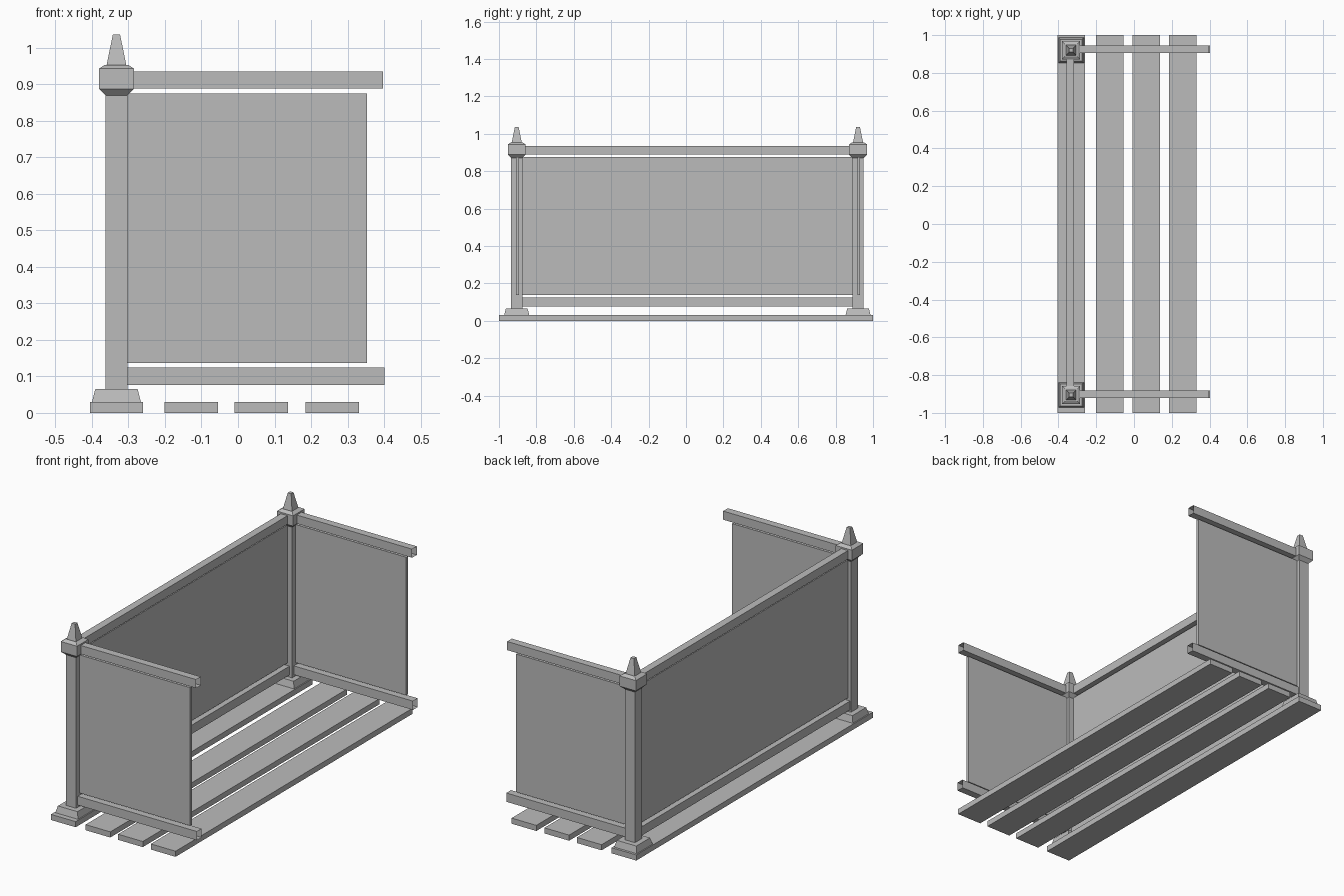
import bpy
import bmesh

cube = bpy.data.objects.get("Cube")
if cube:
    bpy.data.objects.remove(cube, do_unlink=True)

grey = bpy.data.materials.new("plain grey")
grey.use_nodes = True
grey.diffuse_color = (0.5, 0.5, 0.5, 1)
grey.node_tree.nodes["Principled BSDF"].inputs["Base Color"].default_value = (0.5, 0.5, 0.5, 1)


def finish(name, bm):
    bmesh.ops.recalc_face_normals(bm, faces=bm.faces)
    mesh = bpy.data.meshes.new(name)
    bm.to_mesh(mesh)
    bm.free()
    mesh.materials.append(grey)
    obj = bpy.data.objects.new(name, mesh)
    bpy.context.collection.objects.link(obj)
    return obj


def box(name, xs, ys, zs, open_axis=None):
    """Box from ranges; open_axis leaves both ends of that axis uncapped."""
    bm = bmesh.new()
    bmesh.ops.create_cube(bm, size=1)
    for v in bm.verts:
        v.co = [(r[0] + r[1]) / 2 + c * (r[1] - r[0]) for r, c in zip((xs, ys, zs), v.co)]
    if open_axis is not None:
        bm.normal_update()
        ends = [f for f in bm.faces if abs(f.normal[open_axis]) > 0.9]
        bmesh.ops.delete(bm, geom=ends, context="FACES_ONLY")
    return finish(name, bm)


def square_stack(name, cx, cy, profile):
    """Square rings (half width, height) joined into one tapered solid."""
    bm = bmesh.new()
    rings = [[bm.verts.new((cx + sx * h, cy + sy * h, z))
              for sx, sy in ((-1, -1), (1, -1), (1, 1), (-1, 1))] for h, z in profile]
    for a, b in zip(rings, rings[1:]):
        for i in range(4):
            j = (i + 1) % 4
            bm.faces.new((a[i], a[j], b[j], b[i]))
    bm.faces.new(rings[0][::-1])
    bm.faces.new(rings[-1])
    return finish(name, bm)


POST_X = -0.333
FRONT_Y, BACK_Y = -0.905, 0.92
LOW_RAIL, HIGH_RAIL = (0.077, 0.124), (0.889, 0.935)
PANEL_Z = (0.137, 0.875)

# Floor slats
for i, x in enumerate((-0.333, -0.128, 0.064, 0.258)):
    box(f"floor_slat_{i + 1}", (x - 0.073, x + 0.073), (-1, 1), (0, 0.03))

# Corner posts, bases and finials, with the two end screens
for side, y in (("front", FRONT_Y), ("back", BACK_Y)):
    square_stack(f"{side}_post_base", POST_X, y, [(0.067, 0.03), (0.058, 0.065)])
    square_stack(f"{side}_post", POST_X, y, [(0.03, 0.03), (0.03, 0.88)])
    square_stack(f"{side}_post_finial", POST_X, y,
                 [(0.03, 0.87), (0.048, 0.888), (0.048, 0.943), (0.033, 0.953),
                  (0.027, 0.953), (0.01, 1.036)])
    ry = y + 0.004
    box(f"{side}_lower_rail", (-0.305, 0.402), (ry - 0.02, ry + 0.02), LOW_RAIL, 0)
    box(f"{side}_upper_rail", (-0.305, 0.397), (ry - 0.02, ry + 0.02), HIGH_RAIL, 0)
    box(f"{side}_panel", (-0.305, 0.353), (ry - 0.007, ry + 0.007), PANEL_Z)

# Long screen between the posts
span = (FRONT_Y + 0.028, BACK_Y - 0.028)
rx = POST_X - 0.005
for name, zs in (("long_lower_rail", LOW_RAIL), ("long_upper_rail", HIGH_RAIL)):
    box(name, (rx - 0.02, rx + 0.02), span, zs, 1)
box("long_panel", (rx - 0.007, rx + 0.007), span, PANEL_Z)
